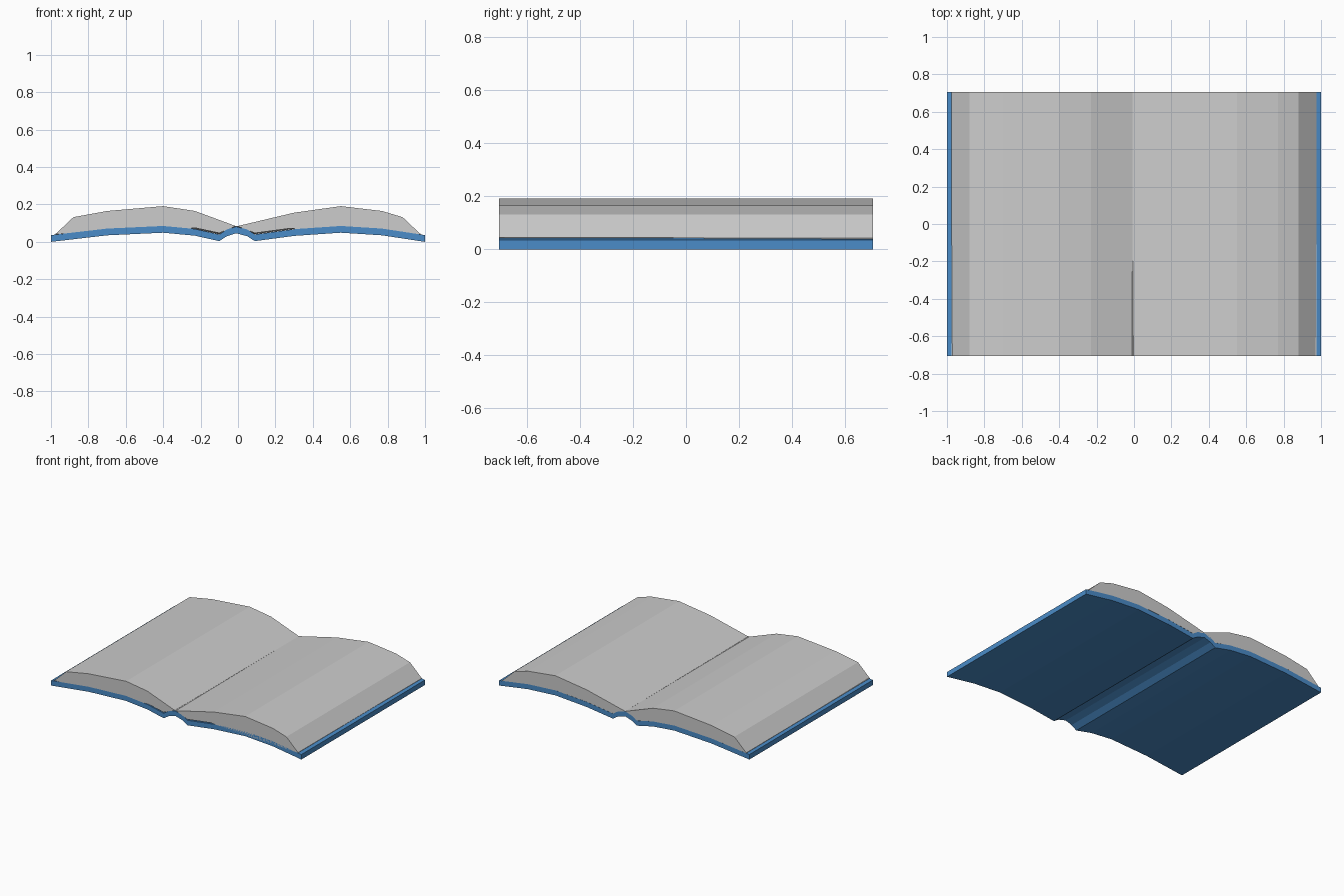
import bpy, bmesh

if "Cube" in bpy.data.objects:
    bpy.data.objects.remove(bpy.data.objects["Cube"])

HALF = 0.705  # half depth along y


def material(name, rgb):
    m = bpy.data.materials.new(name)
    m.diffuse_color = (*rgb, 1)
    m.use_nodes = True
    m.node_tree.nodes["Principled BSDF"].inputs["Base Color"].default_value = m.diffuse_color
    return m


def strip(name, top, bottom, mat, front_lift=0.0):
    """Extrude the band between two x,z lines along y; front_lift raises the underside at the front."""
    bm = bmesh.new()
    rings = []
    for y, lift in ((-HALF, front_lift), (HALF, 0.0)):
        pts = [(x, z) for x, z in top]
        pts += [(x, z + lift) for x, z in reversed(bottom)]
        rings.append([bm.verts.new((x, y, z)) for x, z in pts])
    a, b = rings
    n = len(a)
    for i in range(n):
        j = (i + 1) % n
        bm.faces.new((a[i], a[j], b[j], b[i]))
    bm.faces.new(a)
    bm.faces.new(b)
    bmesh.ops.recalc_face_normals(bm, faces=bm.faces[:])
    me = bpy.data.meshes.new(name)
    bm.to_mesh(me)
    bm.free()
    me.materials.append(mat)
    ob = bpy.data.objects.new(name, me)
    bpy.context.collection.objects.link(ob)
    return ob


blue = material("cover blue", (0.069, 0.262, 0.578))
paper = material("paper grey", (0.604, 0.604, 0.604))

# Bent cover with a raised spine
cover_line = [(-1, 0), (-0.7, 0.035), (-0.4, 0.049), (-0.23, 0.033), (-0.1, 0.004),
              (-0.06, 0.030), (-0.01, 0.046), (0.05, 0.030), (0.09, 0.004),
              (0.3, 0.032), (0.55, 0.049), (0.77, 0.035), (1, 0)]
cover_top = [(x, z + 0.036) for x, z in cover_line]
strip("cover", cover_top, cover_line, blue)

# Left and right page blocks, arched over the cover
left_top = [(-0.975, 0.042), (-0.88, 0.132), (-0.7, 0.165), (-0.4, 0.191),
            (-0.23, 0.165), (-0.008, 0.083)]
left_bottom = [(-0.975, 0.039), (-0.7, 0.071), (-0.4, 0.085), (-0.23, 0.069),
               (-0.1, 0.041), (-0.008, 0.080)]
right_top = [(-0.008, 0.083), (0.3, 0.156), (0.55, 0.191), (0.77, 0.165),
             (0.88, 0.132), (0.975, 0.042)]
right_bottom = [(-0.008, 0.080), (0.09, 0.041), (0.3, 0.069), (0.55, 0.085),
                (0.77, 0.071), (0.975, 0.039)]
strip("left_pages", left_top, left_bottom, paper, 0.006)
strip("right_pages", right_top, right_bottom, paper, 0.006)
